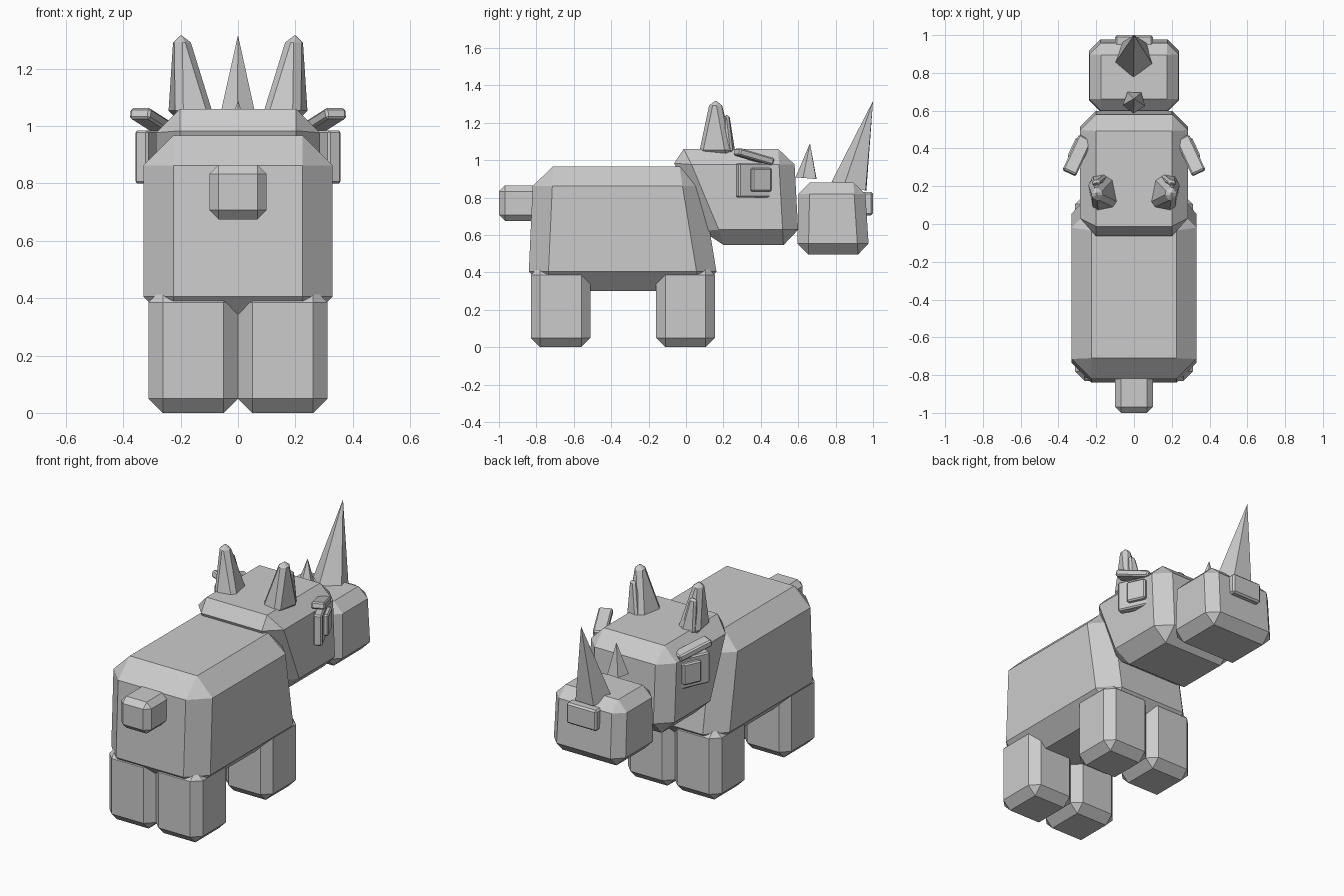
import bpy, bmesh, math
from mathutils import Matrix, Vector

if "Cube" in bpy.data.objects:
    bpy.data.objects.remove(bpy.data.objects["Cube"])

grey = bpy.data.materials.new("hide_grey")
grey.diffuse_color = (0.6, 0.6, 0.6, 1)
grey.use_nodes = True
grey.node_tree.nodes["Principled BSDF"].inputs["Base Color"].default_value = grey.diffuse_color


def finish(name, bm):
    """Turn a bmesh into a flat-shaded grey object."""
    bmesh.ops.recalc_face_normals(bm, faces=bm.faces)
    mesh = bpy.data.meshes.new(name)
    bm.to_mesh(mesh)
    bm.free()
    mesh.materials.append(grey)
    obj = bpy.data.objects.new(name, mesh)
    bpy.context.collection.objects.link(obj)
    return obj


def block(name, low, high, z, chamfer, matrix=None):
    """Chamfered box; low and high are (x0, x1, y0, y1) at its bottom and top."""
    bm = bmesh.new()
    rings = []
    for (x0, x1, y0, y1), h in ((low, z[0]), (high, z[1])):
        rings.append([bm.verts.new((x, y, h)) for x, y in
                      ((x0, y0), (x1, y0), (x1, y1), (x0, y1))])
    a, b = rings
    bm.faces.new(a[::-1])
    bm.faces.new(b)
    for i in range(4):
        j = (i + 1) % 4
        bm.faces.new((a[i], a[j], b[j], b[i]))
    bmesh.ops.bevel(bm, geom=bm.edges[:], offset=chamfer, segments=1,
                    affect='EDGES', clamp_overlap=True)
    if matrix:
        bm.transform(matrix)
    return finish(name, bm)


def box(name, size, chamfer, matrix):
    """Chamfered box centred on a placement matrix."""
    x, y, z = (s / 2 for s in size)
    r = (-x, x, -y, y)
    return block(name, r, r, (-z, z), chamfer, matrix)


def horn(name, base, tip, radius, turn):
    """Five-sided spike pointing from base to tip."""
    base, tip = Vector(base), Vector(tip)
    axis = tip - base
    bm = bmesh.new()
    bmesh.ops.create_cone(bm, cap_ends=True, segments=5, radius1=radius,
                          radius2=0, depth=axis.length)
    tilt = Vector((0, 0, 1)).rotation_difference(axis).to_matrix().to_4x4()
    bm.transform(Matrix.Translation((base + tip) / 2) @ tilt
                 @ Matrix.Rotation(turn, 4, 'Z'))
    return finish(name, bm)


# Trunk, head and snout
block("body", (-.33, .33, -.845, .18), (-.33, .33, -.815, .07), (.30, .967), .105)
block("head", (-.285, .285, .12, .604), (-.285, .285, -.095, .576), (.545, 1.06), .083)
block("snout", (-.24, .24, .594, .98), (-.235, .235, .602, .955), (.495, .88), .06)
block("nose_plate", (-.10, .10, .94, 1.0), (-.10, .10, .94, 1.0), (.705, .83), .01)
block("tail", (-.10, .10, -1.0, -.78), (-.10, .10, -1.0, -.78), (.675, .865), .032)

# Horns on the snout
horn("large_horn", (0, .88, .858), (0, 1.0, 1.317), .105, math.radians(250))
horn("small_horn", (0, .647, .903), (0, .663, 1.09), .062, math.radians(250))

for side, s in (("left", -1), ("right", 1)):
    # Legs
    for end, y0, y1 in (("back", -.83, -.51), ("front", -.16, .155)):
        r = (min(0, s * .312), max(0, s * .312), y0, y1)
        block(f"{end}_leg_{side}", r, r, (0, .435), .05)

    # Ears lean outward and taper, with a smaller piece set in the front
    def ear_ring(a, b, y0, y1):
        return (min(s * a, s * b), max(s * a, s * b), y0, y1)

    yaw = Matrix.Translation((s * .165, .165, 0)) @ Matrix.Rotation(s * -.2, 4, 'Z')
    block(f"ear_{side}", ear_ring(-.07, .068, -.09, .085), ear_ring(.008, .06, -.03, .03),
          (1.03, 1.315), .024, yaw)
    block(f"inner_ear_{side}", ear_ring(-.04, .045, .04, .095), ear_ring(.005, .045, .045, .072),
          (1.04, 1.24), .012, yaw)

    # Eye plates and brows turn toward the front
    turn = Matrix.Rotation(s * math.radians(25), 4, 'Z')
    plate = Matrix.Translation((s * .296, .365, .892)) @ turn
    box(f"eye_plate_{side}", (.05, .2, .186), .008, plate)
    box(f"eye_{side}", (.05, .115, .128), .008,
        plate @ Matrix.Translation((s * .024, .024, .003)))
    brow = (Matrix.Translation((s * .300, .363, 1.018)) @ turn
            @ Matrix.Rotation(math.radians(-15), 4, 'X'))
    box(f"brow_{side}", (.078, .21, .04), .008, brow)
